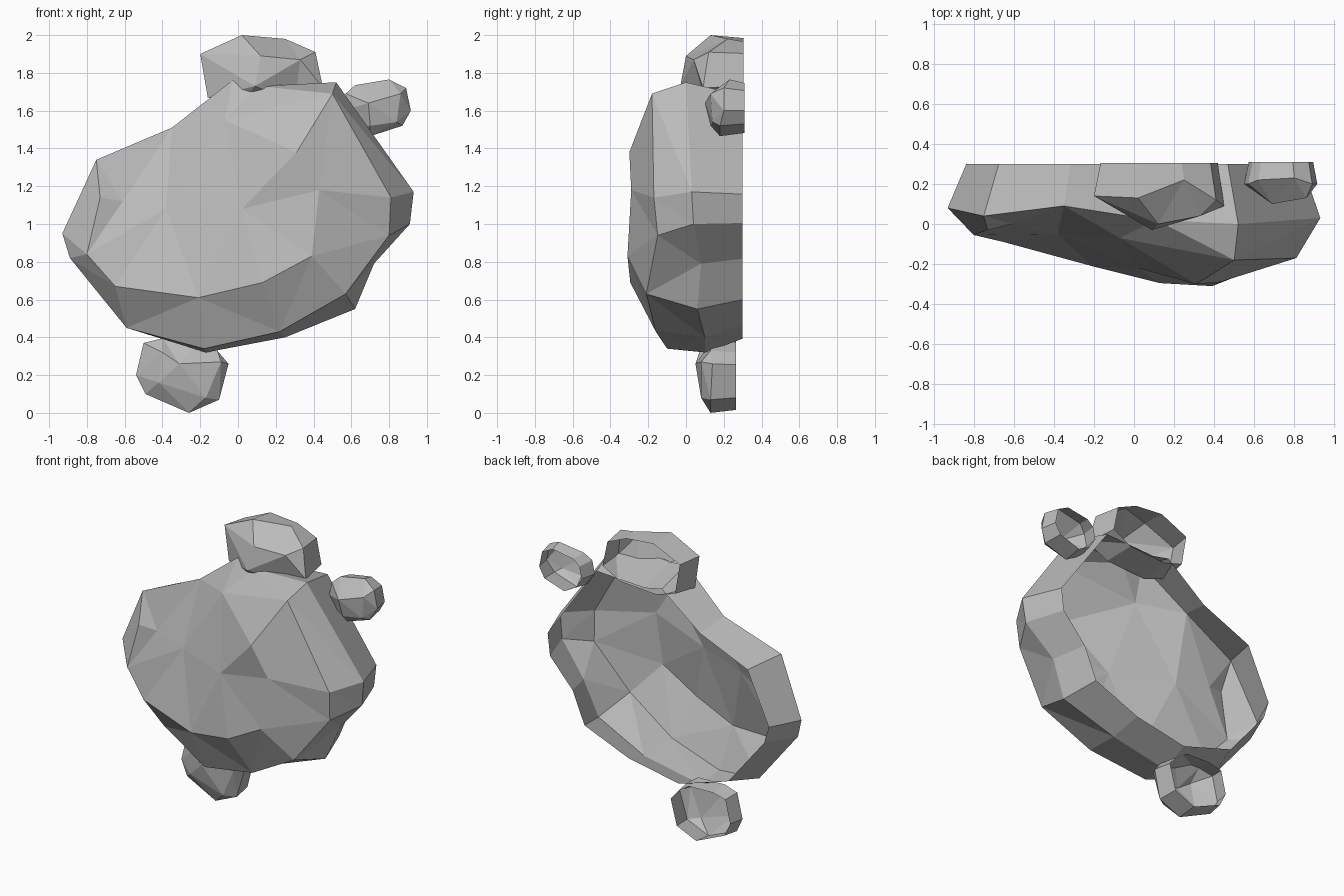
import bpy
import bmesh
from mathutils import Vector
from mathutils.geometry import delaunay_2d_cdt

if "Cube" in bpy.data.objects:
    bpy.data.objects.remove(bpy.data.objects["Cube"])

stone = bpy.data.materials.new("stone_grey")
stone.use_nodes = True
GREY = (0.5, 0.5, 0.5, 1)
stone.diffuse_color = GREY
stone.node_tree.nodes["Principled BSDF"].inputs["Base Color"].default_value = GREY


def rock(name, outline, ridges, back, centre, shrink):
    """Faceted half boulder: a front triangulated along its ridges,
    and a side wall running from the widest outline to an open back rim."""
    points = list(outline)
    count = len(outline)
    edges = [(i, (i + 1) % count) for i in range(count)]
    for ridge in ridges:
        for p in ridge:
            if p not in points:
                points.append(p)
        chain = [points.index(p) for p in ridge]
        edges += zip(chain, chain[1:])

    flat = [Vector((x, z)) for x, y, z in points]
    out, _, faces, source, _, _ = delaunay_2d_cdt(flat, edges, [], 1, 1e-5)

    bm = bmesh.new()
    verts, rim_start = [], {}
    for co, src in zip(out, source):
        depth = points[src[0]][1] if src else 0
        v = bm.verts.new((co.x, depth, co.y))
        verts.append(v)
        for s in src:
            rim_start[s] = v
    for f in faces:
        bm.faces.new([verts[i] for i in f])

    # Side wall
    rim = []
    for x, y, z in outline:
        rim.append(bm.verts.new((centre[0] + (x - centre[0]) * shrink, back,
                                 centre[1] + (z - centre[1]) * shrink)))
    for i in range(count):
        j = (i + 1) % count
        bm.faces.new((rim_start[i], rim_start[j], rim[j], rim[i]))
    bmesh.ops.recalc_face_normals(bm, faces=bm.faces)

    mesh = bpy.data.meshes.new(name)
    bm.to_mesh(mesh)
    bm.free()
    mesh.materials.append(stone)
    obj = bpy.data.objects.new(name, mesh)
    bpy.context.collection.objects.link(obj)
    return obj


# Large boulder: shared ridge corners
top_corner = (0.50, -0.18, 1.69)
right_corner = (0.81, -0.17, 1.14)
low_corner = (0.57, -0.21, 0.63)
left_corner = (-0.80, -0.055, 0.84)
middle = (0.02, -0.22, 1.08)
dent = (-0.38, -0.05, 1.08)
belly = (0.39, -0.31, 0.83)
brow = (0.31, -0.30, 1.38)
bulge = (0.43, -0.29, 1.18)
chin = (-0.21, -0.21, 0.61)
shoulder = (-0.35, 0.09, 1.51)
crown = (-0.07, -0.07, 1.55)

rock("large_boulder",
     [(0.93, 0.03, 1.17), (0.91, 0.04, 1.0), (0.72, 0.08, 0.79),
      (0.62, 0.06, 0.55), (0.25, 0.1, 0.40), (-0.17, 0.1, 0.32),
      (-0.59, 0.05, 0.45), (-0.89, 0.06, 0.82), (-0.93, 0.08, 0.95),
      (-0.75, 0.04, 1.34), shoulder, (-0.03, 0.04, 1.76),
      (0.11, 0.02, 1.73), (0.52, 0.0, 1.75)],
     [[top_corner, right_corner, (0.80, -0.15, 0.94), low_corner,
       (0.22, -0.16, 0.43), (-0.18, -0.1, 0.34)],
      [low_corner, belly, (0.13, -0.295, 0.69), chin,
       (-0.65, -0.09, 0.67), left_corner],
      [shoulder, dent, middle, bulge, right_corner],
      [top_corner, brow, bulge, belly, middle, chin],
      [left_corner, dent, (-0.61, 0.0, 1.12), (-0.73, -0.03, 1.14), left_corner],
      [dent, crown, brow, middle],
      [crown, top_corner]],
     0.30, (0, 1.05), 0.9)

# Top boulder
peak = (0.12, 0.0, 1.89)
cheek = (0.33, 0.04, 1.87)
rock("top_boulder",
     [(-0.20, 0.14, 1.90), (0.02, 0.13, 2.0), (0.25, 0.22, 1.98),
      (0.41, 0.12, 1.91), (0.45, 0.09, 1.72), (0.30, 0.1, 1.64),
      (0.0, 0.1, 1.62), (-0.16, 0.13, 1.67)],
     [[(-0.20, 0.14, 1.90), peak, cheek, (0.41, 0.12, 1.91)],
      [peak, (0.09, -0.03, 1.73)]],
     0.305, (0.13, 1.84), 0.9)

# Small boulder at the upper side
nose = (0.69, 0.10, 1.64)
upper = (0.86, 0.13, 1.69)
lower = (0.84, 0.14, 1.54)
rock("side_boulder",
     [(0.57, 0.2, 1.69), (0.62, 0.22, 1.735), (0.80, 0.23, 1.765),
      (0.89, 0.2, 1.72), (0.915, 0.2, 1.60), (0.87, 0.18, 1.52),
      (0.70, 0.18, 1.465), (0.60, 0.2, 1.52), (0.55, 0.2, 1.60)],
     [[nose, upper, lower, nose, (0.70, 0.13, 1.52), lower]],
     0.31, (0.74, 1.61), 0.88)

# Small boulder at the base
nose = (-0.31, 0.05, 0.26)
upper = (-0.09, 0.08, 0.27)
lower = (-0.17, 0.08, 0.08)
rock("base_boulder",
     [(-0.54, 0.16, 0.20), (-0.50, 0.16, 0.37), (-0.40, 0.15, 0.395),
      (-0.20, 0.15, 0.39), (-0.11, 0.13, 0.33), (-0.05, 0.14, 0.26),
      (-0.10, 0.13, 0.07), (-0.26, 0.13, 0.0), (-0.49, 0.15, 0.10)],
     [[nose, upper, lower, nose, (-0.40, 0.07, 0.32), (-0.42, 0.08, 0.16), nose]],
     0.265, (-0.29, 0.20), 0.92)
